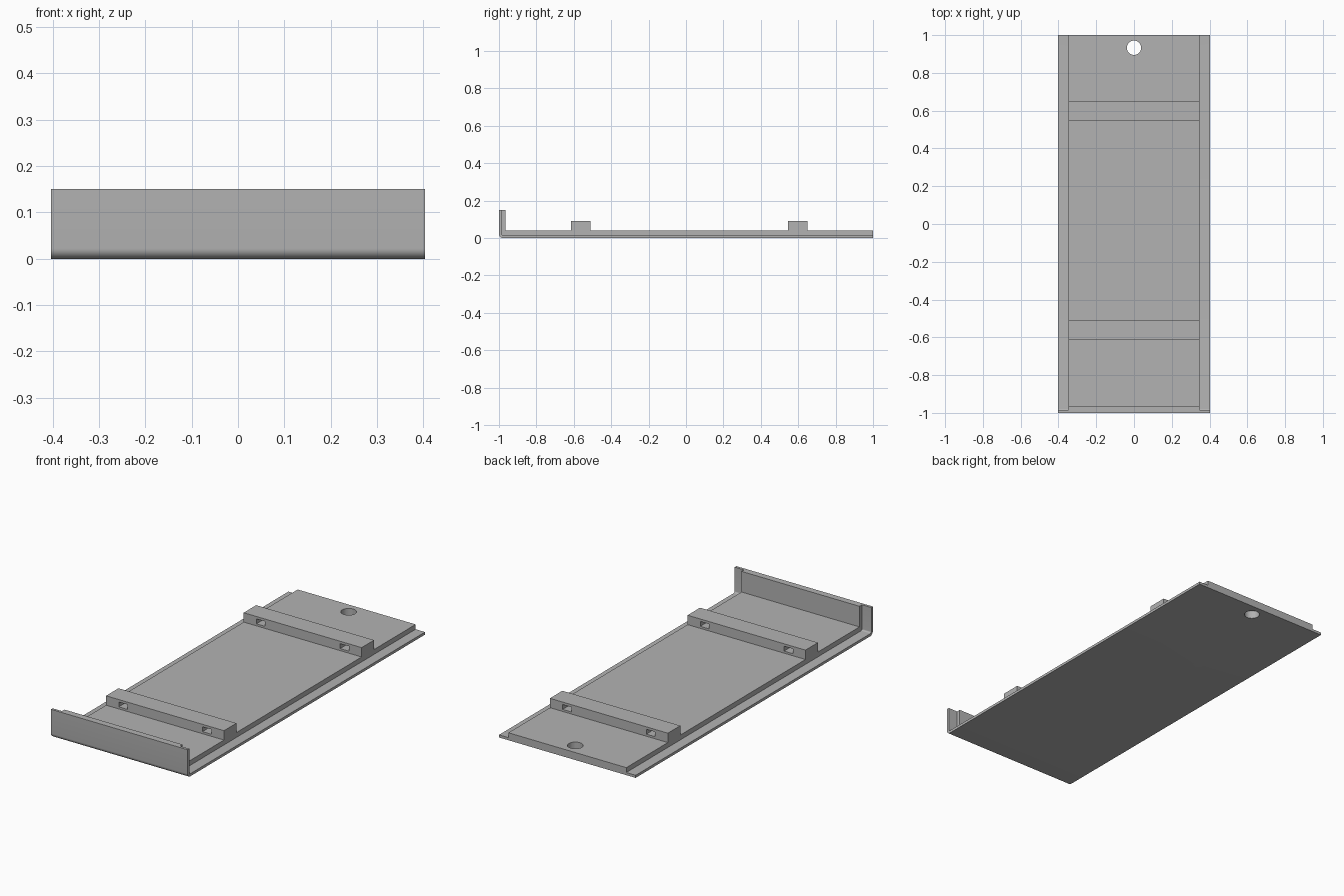
import bpy, bmesh
from math import sin, cos, pi
from mathutils import Matrix

old = bpy.data.objects.get("Cube")
if old:
    bpy.data.objects.remove(old)

grey = bpy.data.materials.new("plain grey")
grey.use_nodes = True
GREY = (0.45, 0.45, 0.45, 1)
grey.diffuse_color = GREY
grey.node_tree.nodes["Principled BSDF"].inputs["Base Color"].default_value = GREY

SHEET = 0.014     # folded sheet thickness
HEIGHT = 0.15     # front lip height
BEND = 0.022      # outer bend radius


def finish(name, bm):
    bmesh.ops.recalc_face_normals(bm, faces=bm.faces)
    mesh = bpy.data.meshes.new(name)
    bm.to_mesh(mesh)
    bm.free()
    mesh.materials.append(grey)
    obj = bpy.data.objects.new(name, mesh)
    bpy.context.collection.objects.link(obj)
    return obj


def extrude_profile(name, profile, half_width):
    """Sweep a closed (y, z) outline across the width."""
    bm = bmesh.new()
    face = bm.faces.new([bm.verts.new((-half_width, y, z)) for y, z in profile])
    swept = bmesh.ops.extrude_face_region(bm, geom=[face])["geom"]
    moved = [v for v in swept if isinstance(v, bmesh.types.BMVert)]
    bmesh.ops.translate(bm, verts=moved, vec=(2 * half_width, 0, 0))
    return finish(name, bm)


def bend(radius, steps=8):
    """Quarter arc from the lip down to the floor."""
    c_y, c_z = -1 + BEND, BEND
    return [(c_y - radius * cos(a), c_z - radius * sin(a))
            for a in (pi / 2 * i / steps for i in range(steps + 1))]


def cut(obj, cutter):
    mod = obj.modifiers.new(cutter.name, "BOOLEAN")
    mod.operation = "DIFFERENCE"
    mod.solver = "EXACT"
    mod.object = cutter
    cutter.hide_render = True
    cutter.hide_set(True)
    cutter.display_type = "WIRE"


# Folded outer sheet: floor plus upright front lip
inner = bend(BEND - SHEET)
sheet = extrude_profile(
    "folded_sheet",
    [(-1, HEIGHT)] + bend(BEND) + [(1, 0), (1, SHEET)]
    + inner[::-1] + [(-1 + SHEET, HEIGHT)], 0.403)

# Narrower inner core with two raised cross ribs
FLOOR, RIB, LIP = 0.04, 0.09, -0.965
ribs = [(-0.615, -0.51), (0.545, 0.65)]
top = [(1, FLOOR)]
for front, back in reversed(ribs):
    top += [(back, FLOOR), (back, RIB), (front, RIB), (front, FLOOR)]
core = extrude_profile(
    "inner_core_with_ribs",
    [(-1 + SHEET, HEIGHT)] + inner + [(1, SHEET)] + top
    + [(LIP, FLOOR), (LIP, HEIGHT)], 0.348)

# Round hanging hole at the back
bm = bmesh.new()
bmesh.ops.create_cone(bm, cap_ends=True, segments=40, radius1=0.038,
                      radius2=0.038, depth=0.4,
                      matrix=Matrix.Translation((0, 0.933, 0)))
hole = finish("hole_cutter", bm)
cut(sheet, hole)
cut(core, hole)

# Small slots running through both ends of each rib
bm = bmesh.new()
for front, back in ribs:
    for side in (-1, 1):
        place = Matrix.Translation((side * 0.247, (front + back) / 2, 0.064))
        size = Matrix.Diagonal((0.052, back - front + 0.04, 0.026, 1))
        bmesh.ops.create_cube(bm, size=1, matrix=place @ size)
cut(core, finish("slot_cutter", bm))

# Smooth the bend and the hole, keep the edges sharp
bpy.ops.object.select_all(action="DESELECT")
for obj in (sheet, core):
    obj.select_set(True)
bpy.context.view_layer.objects.active = sheet
bpy.ops.object.shade_smooth_by_angle()
